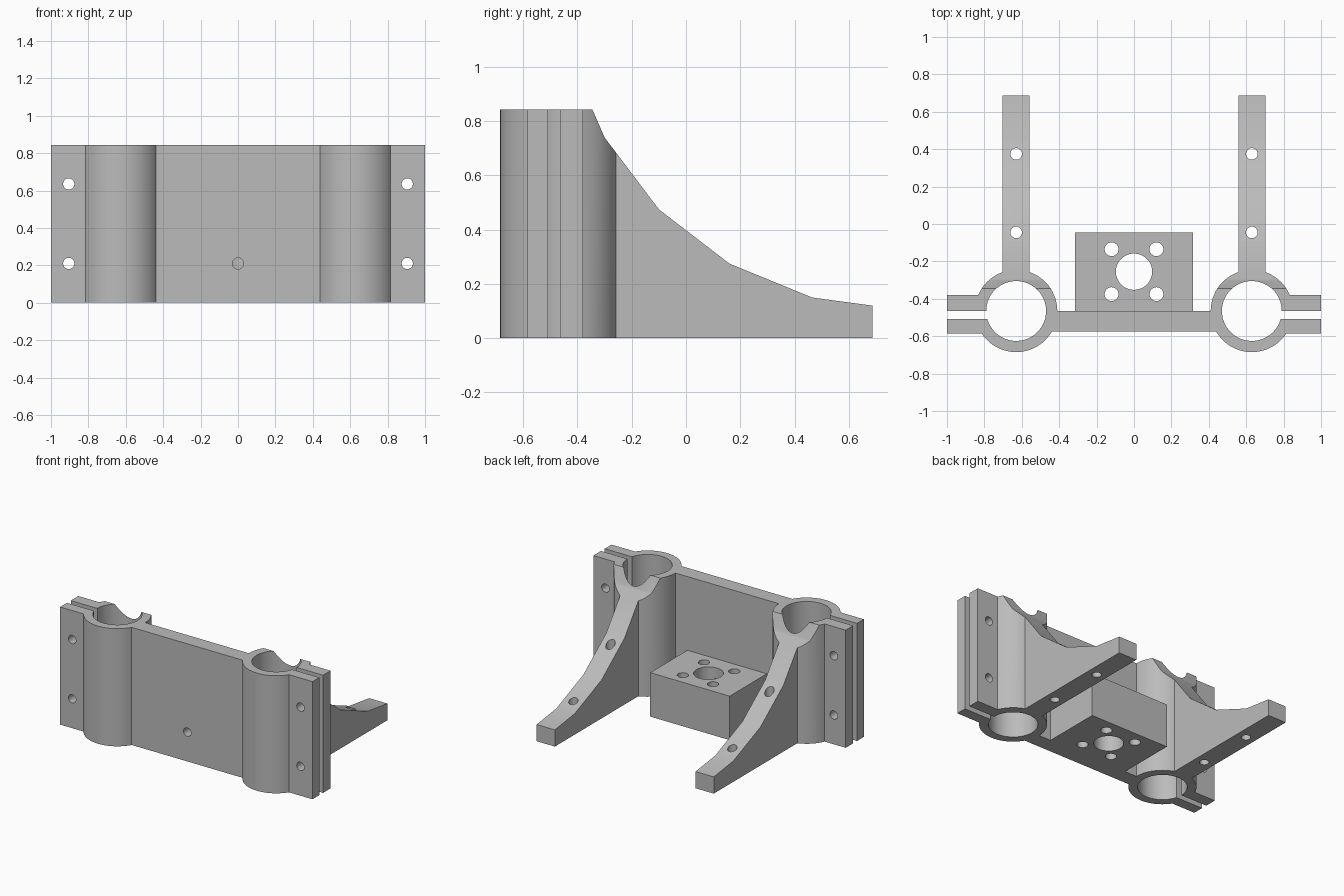
import bpy, bmesh, math
from mathutils import Matrix, Vector

if "Cube" in bpy.data.objects:
    bpy.data.objects.remove(bpy.data.objects["Cube"], do_unlink=True)

H = 0.843                     # overall height
TUBE_X, TUBE_Y = 0.63, -0.465  # clamp tube centre
SIDES = (-1, 1)

grey = bpy.data.materials.new("plain grey")
grey.use_nodes = True
grey.diffuse_color = (0.5, 0.5, 0.5, 1)
grey.node_tree.nodes["Principled BSDF"].inputs["Base Color"].default_value = (0.5, 0.5, 0.5, 1)


def make(name, bm):
    bmesh.ops.recalc_face_normals(bm, faces=bm.faces)
    mesh = bpy.data.meshes.new(name)
    bm.to_mesh(mesh)
    bm.free()
    mesh.materials.append(grey)
    obj = bpy.data.objects.new(name, mesh)
    bpy.context.scene.collection.objects.link(obj)
    return obj


def box(name, x, y, z):
    bm = bmesh.new()
    bmesh.ops.create_cube(bm, size=1)
    for v in bm.verts:
        v.co = Vector([(a + b) / 2 + c * (b - a) for (a, b), c in zip((x, y, z), v.co)])
    return make(name, bm)


def rod(name, centre, radius, length, along_y=False, segments=32):
    bm = bmesh.new()
    turn = Matrix.Rotation(math.pi / 2, 4, 'X') if along_y else Matrix()
    bmesh.ops.create_cone(bm, cap_ends=True, segments=segments, radius1=radius, radius2=radius,
                          depth=length, matrix=Matrix.Translation(centre) @ turn)
    return make(name, bm)


def prism_x(name, profile, x0, x1):
    bm = bmesh.new()
    face = bm.faces.new([bm.verts.new((x0, y, z)) for y, z in profile])
    out = bmesh.ops.extrude_face_region(bm, geom=[face])
    moved = [v for v in out["geom"] if isinstance(v, bmesh.types.BMVert)]
    bmesh.ops.translate(bm, verts=moved, vec=(x1 - x0, 0, 0))
    return make(name, bm)


def combine(body, tools, operation):
    for tool in tools:
        tool.hide_render = True
        mod = body.modifiers.new("join", 'BOOLEAN')
        mod.operation, mod.solver, mod.object = operation, 'EXACT', tool
    bpy.context.view_layer.update()
    evaluated = body.evaluated_get(bpy.context.evaluated_depsgraph_get())
    mesh = bpy.data.meshes.new_from_object(evaluated)
    body.modifiers.clear()
    body.data = mesh
    for tool in tools:
        bpy.data.objects.remove(tool, do_unlink=True)


# Solid parts: back plate, motor block, clamp tubes, clamp ears and support legs
body = box("mounting_bracket", (-0.45, 0.45), (-0.575, -0.465), (0, H))
solids = [box("block", (-0.315, 0.315), (-0.52, -0.045), (0, 0.315))]
for s in SIDES:
    x = s * TUBE_X
    solids += [
        rod("tube", (x, TUBE_Y, H / 2), 0.22, H, segments=64),
        box("ears", sorted((s * 0.7, s)), (-0.585, -0.38), (0, H)),
        box("leg", (x - 0.072, x + 0.072), (-0.4, 0.688), (0, H)),
    ]
combine(body, solids, 'UNION')

# Sloping top edge of the legs, which also trims the backs of the tubes
slope = [(-0.345, H), (-0.30, 0.74), (-0.10, 0.475), (0.16, 0.275), (0.465, 0.15), (0.688, 0.12)]
cuts = [prism_x("slope_cutter", [(-0.345 - 0.045, H + 0.1)] + slope + [(0.8, 0.105), (0.8, H + 0.1)], -1.1, 1.1)]

# Tube bores, clamp slots, ear bolt holes and leg screw holes
for s in SIDES:
    x = s * TUBE_X
    cuts.append(rod("bore", (x, TUBE_Y, H / 2), 0.16, 1.2, segments=64))
    cuts.append(box("slot", sorted((s * 0.7, s * 1.1)), (-0.508, -0.465), (-0.1, H + 0.1)))
    cuts += [rod("ear_hole", (s * 0.905, -0.48, z), 0.03, 0.4, True) for z in (0.21, 0.635)]
    cuts += [rod("leg_hole", (x, y, 0.4), 0.031, 1.2) for y in (-0.045, 0.375)]
    cuts += [rod("block_hole", (s * 0.12, y, 0.15), 0.037, 0.6) for y in (-0.375, -0.135)]

# Shaft bore of the block and the set screw hole leading into it
cuts.append(rod("shaft_bore", (0, -0.255, 0.15), 0.097, 0.6, segments=48))
cuts.append(rod("set_screw_hole", (0, -0.5, 0.21), 0.03, 0.5, True))
combine(body, cuts, 'DIFFERENCE')

# Smooth round walls, keep every edge crisp
bpy.ops.object.select_all(action='DESELECT')
body.select_set(True)
bpy.context.view_layer.objects.active = body
bpy.ops.object.shade_smooth_by_angle(angle=math.radians(20))
